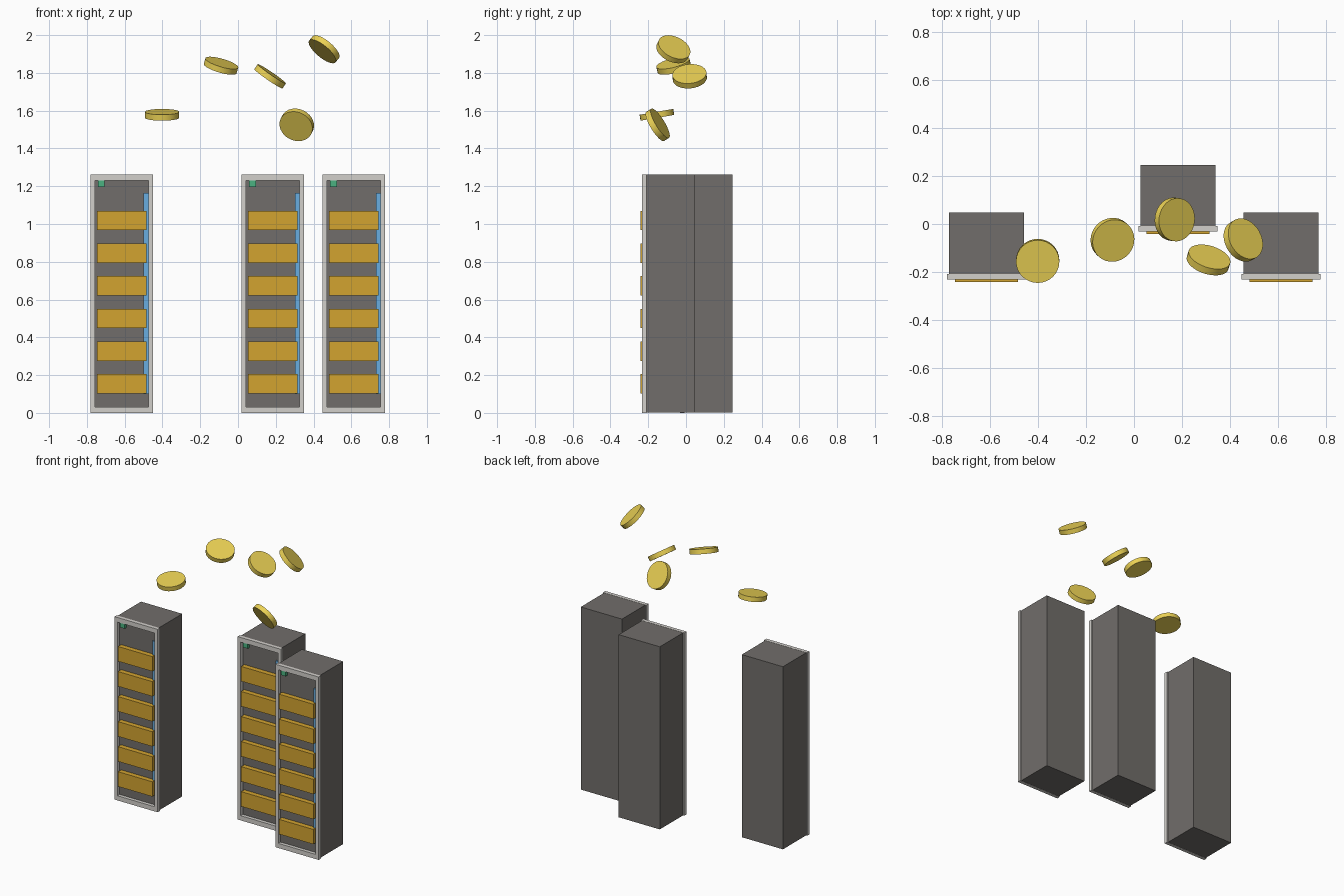
import bpy, bmesh
from mathutils import Vector

if "Cube" in bpy.data.objects:
    bpy.data.objects.remove(bpy.data.objects["Cube"])


def material(name, rgb):
    m = bpy.data.materials.new(name)
    m.diffuse_color = (*rgb, 1)
    m.use_nodes = True
    m.node_tree.nodes["Principled BSDF"].inputs["Base Color"].default_value = m.diffuse_color
    return m


DARK = material("dark_metal", (0.165, 0.155, 0.145))
LIGHT = material("light_metal", (0.65, 0.63, 0.60))
AMBER = material("amber", (0.65, 0.37, 0.03))
BLUE = material("blue", (0.14, 0.42, 0.75))
GREEN = material("green", (0.07, 0.45, 0.22))
GOLD = material("gold", (0.83, 0.64, 0.09))


def finish(bm, name, mat):
    bmesh.ops.recalc_face_normals(bm, faces=bm.faces)
    me = bpy.data.meshes.new(name)
    bm.to_mesh(me)
    bm.free()
    me.materials.append(mat)
    ob = bpy.data.objects.new(name, me)
    bpy.context.collection.objects.link(ob)
    return ob


def box(name, x, y, z, mat):
    """Box from (min, max) ranges."""
    bm = bmesh.new()
    bmesh.ops.create_cube(bm, size=1)
    for v in bm.verts:
        v.co = [(r[0] + r[1]) / 2 + c * (r[1] - r[0]) for r, c in zip((x, y, z), v.co)]
    return finish(bm, name, mat)


def ring_frame(name, cx, half_w, y, z, bx, bz, mat):
    """Rectangular frame with an open middle."""
    bm = bmesh.new()

    def loop(dx, dz, yy):
        w = half_w - dx
        return [bm.verts.new((cx + sx, yy, zz)) for sx, zz in
                ((-w, z[0] + dz), (w, z[0] + dz), (w, z[1] - dz), (-w, z[1] - dz))]

    loops = [loop(0, 0, y[0]), loop(0, 0, y[1]), loop(bx, bz, y[1]), loop(bx, bz, y[0])]
    for i in range(4):
        a, b = loops[i], loops[(i + 1) % 4]
        for j in range(4):
            k = (j + 1) % 4
            bm.faces.new((a[j], a[k], b[k], b[j]))
    return finish(bm, name, mat)


def rack(tag, cx, dy):
    front = -0.208 + dy
    # cabinet and front frame
    box(f"cabinet_{tag}", (cx - 0.157, cx + 0.157), (front, 0.047 + dy), (0.001, 1.261), DARK)
    ring_frame(f"front_frame_{tag}", cx, 0.165, (front - 0.024, front), (0, 1.262), 0.023, 0.032, LIGHT)
    # cable strip and status light
    box(f"cable_strip_{tag}", (cx + 0.117, cx + 0.141), (front - 0.012, front + 0.005), (0.10, 1.165), BLUE)
    box(f"status_light_{tag}", (cx - 0.125, cx - 0.09), (front - 0.02, front + 0.005), (1.197, 1.231), GREEN)
    # six drawer units
    for i in range(6):
        z = 0.154 + 0.1728 * i
        box(f"drawer_{tag}_{i + 1}", (cx - 0.131, cx + 0.131), (front - 0.034, front + 0.005),
            (z - 0.051, z + 0.051), AMBER)


rack("left", -0.616, 0)
rack("middle", 0.184, 0.2)
rack("right", 0.613, 0)

# floating coins: centre, axis direction
coins = [
    ((-0.402, -0.154, 1.578), (0, -0.17, 0.985)),
    ((-0.09, -0.066, 1.838), (0.27, -0.24, 0.93)),
    ((0.170, 0.019, 1.782), (0.56, -0.08, 0.82)),
    ((0.456, -0.067, 1.925), (0.60, 0.35, 0.72)),
    ((0.311, -0.150, 1.525), (0.26, 0.82, 0.50)),
]
for i, (pos, axis) in enumerate(coins):
    bpy.ops.mesh.primitive_cylinder_add(vertices=32, radius=0.0905, depth=0.032, location=pos)
    ob = bpy.context.object
    ob.name = f"coin_{i + 1}"
    ob.rotation_euler = Vector(axis).to_track_quat('Z', 'Y').to_euler()
    ob.data.materials.append(GOLD)
    bpy.ops.object.shade_smooth_by_angle()
